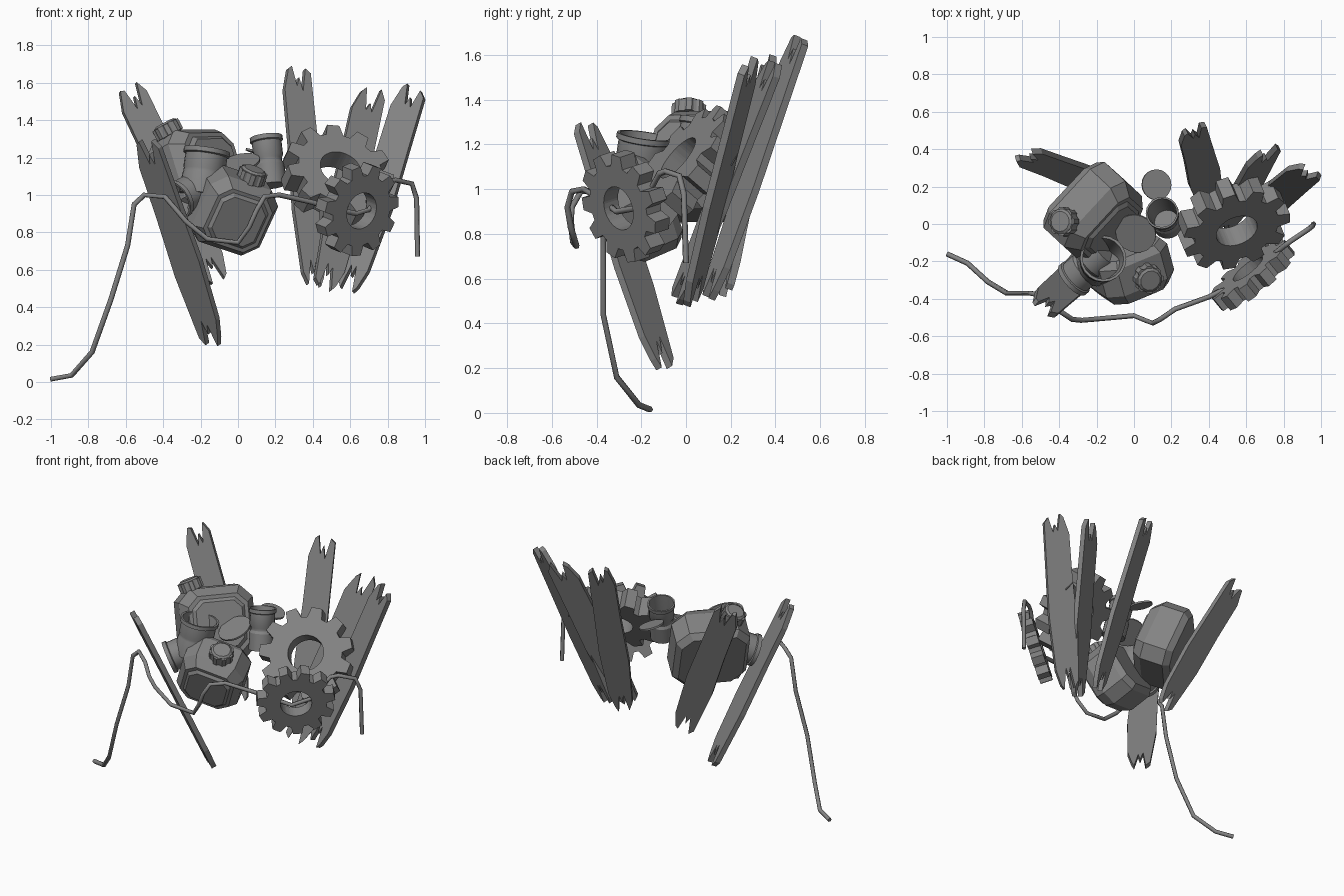
import bpy, bmesh, random
from math import sin, cos, tau
from mathutils import Vector, Matrix

if "Cube" in bpy.data.objects:
    bpy.data.objects.remove(bpy.data.objects["Cube"])

grey = bpy.data.materials.new("dark_grey")
grey.diffuse_color = (.23, .23, .23, 1)
grey.use_nodes = True
grey.node_tree.nodes["Principled BSDF"].inputs["Base Color"].default_value = grey.diffuse_color


def frame(loc, z, x=(1, 0, 0)):
    """Placement matrix from a local z axis and an approximate local x axis."""
    z = Vector(z).normalized()
    x = Vector(x)
    x = (x - z * x.dot(z)).normalized()
    m = Matrix((x, z.cross(x), z)).transposed().to_4x4()
    m.translation = Vector(loc)
    return m


def loft(name, rings, mat, caps=True, loop=False, smooth=False):
    """Skin a list of equal-length point rings."""
    bm = bmesh.new()
    vs = [[bm.verts.new(p) for p in r] for r in rings]
    n, k = len(vs[0]), len(vs)
    for i in range(k if loop else k - 1):
        a, b = vs[i], vs[(i + 1) % k]
        for j in range(n):
            bm.faces.new((a[j], a[(j + 1) % n], b[(j + 1) % n], b[j]))
    if caps and not loop:
        bm.faces.new(vs[0][::-1])
        bm.faces.new(vs[-1])
    bmesh.ops.recalc_face_normals(bm, faces=bm.faces)
    me = bpy.data.meshes.new(name)
    bm.to_mesh(me)
    bm.free()
    me.materials.append(grey)
    ob = bpy.data.objects.new(name, me)
    bpy.context.collection.objects.link(ob)
    ob.matrix_world = mat
    if smooth:
        bpy.ops.object.select_all(action='DESELECT')
        bpy.context.view_layer.objects.active = ob
        ob.select_set(True)
        bpy.ops.object.shade_smooth_by_angle()
    return ob


def lathe(name, profile, mat, n=20, smooth=True):
    rings = [[(r * cos(tau * i / n), r * sin(tau * i / n), z) for i in range(n)]
             for r, z in profile]
    return loft(name, rings, mat, smooth=smooth)


def plank(name, bottom, top, across, width, seed, thick=0.034):
    """Board with splintered ends."""
    rnd = random.Random(seed)
    b, t = Vector(bottom), Vector(top)
    h = (t - b).length / 2
    jag = [(-.5, -.08), (-.3, .03), (-.17, .05), (-.04, -.07), (.06, -.02),
           (.16, -.08), (.32, .05), (.5, .0)]

    def end(s, k):
        return [(s * x * width * k, s * (h + y + rnd.uniform(-.015, .015))) for x, y in jag]
    out = end(1, .95)
    out += [(width * .5, h * .45), (width * .54, -h * .2)]
    out += end(-1, .85)
    out += [(-width * .54, -h * .35), (-width * .48, h * .3)]
    rings = [[(x, s * thick / 2, z) for x, z in out] for s in (-1, 1)]
    return loft(name, rings, frame((b + t) / 2, t - b, across))


def gear(name, centre, axis, r_out, r_root, r_hole, thick, teeth=11):
    """Toothed ring with a round hole."""
    outer, inner = [], []
    for i in range(teeth):
        for f, r in ((-.36, r_root), (-.2, r_out), (.2, r_out), (.36, r_root)):
            a = tau * (i + f) / teeth
            outer.append((cos(a) * r, sin(a) * r))
            inner.append((cos(a) * r_hole, sin(a) * r_hole))
    t = thick / 2
    rings = [[(x, y, z) for x, y in p]
             for p, z in ((outer, -t), (outer, t), (inner, t), (inner, -t))]
    return loft(name, rings, frame(centre, axis), loop=True)


def canister(name, centre, up, across, hw, hh, hd, ch, cap_x, lean):
    """Chamfered fuel can with a raised front panel and a screw cap on top."""
    m = frame(centre, up, across)
    octo = [(-hw, -hh + ch), (-hw + ch, -hh), (hw - ch, -hh), (hw, -hh + ch),
            (hw, hh - ch), (hw - ch, hh), (-hw + ch, hh), (-hw, hh - ch)]
    levels = [(.62, -1.0), (.70, -.88), (.80, -.88), (1, -.4), (1, .72), (.87, 1)]
    rings = [[(x * s, d * hd, z * s) for x, z in octo] for s, d in levels]
    loft(name, rings, m)
    cap_m = m @ frame((cap_x, 0, hh - .015), (lean, 0, 1), (0, 1, 0))
    lathe(name + "_neck", [(.055, -.05), (.055, .02)], cap_m, 12, False)
    gear(name + "_cap_grip", cap_m @ Vector((0, 0, .04)), cap_m.col[2][:3],
         .078, .070, .03, .06, 8)
    lathe(name + "_cap_top", [(.068, .01), (.068, .072), (.055, .082)], cap_m, 12, False)


def can(name, base, rim, r, waist=.85):
    """Open tin can with a pinched waist and rolled rim."""
    b, t = Vector(base), Vector(rim)
    L = (t - b).length
    prof = [(r * .97, 0), (r * .97, L * .42), (r * waist, L * .48), (r * waist, L * .54),
            (r * .96, L * .6), (r * .96, L - .03), (r * 1.06, L - .025), (r * 1.06, L),
            (r * .94, L), (r * .84, L * .6), (r * .8, .04)]
    lathe(name, prof, frame(b, t - b))


# splintered boards
plank("front_left_plank", (-.14, -.12, .25), (-.48, -.43, 1.24), (.76, -.64, .06), .185, 1)
plank("back_left_plank", (-.12, .19, .59), (-.57, .36, 1.53), (.80, .40, .55), .18, 2)
plank("tall_plank", (.41, .125, .57), (.31, .495, 1.64), (.9, .42, -.05), .17, 3)
plank("middle_plank", (.48, -.02, .54), (.70, .375, 1.52), (.87, .42, .1), .18, 4)
plank("right_plank", (.61, .03, .54), (.92, .28, 1.53), (.85, -.4, -.24), .18, 5)

# gears
gear("large_gear", (.53, .01, 1.10), (.3, -.72, .62), .30, .235, .115, .13)
gear("small_gear", (.635, -.27, .925), (.61, -.75, -.25), .25, .195, .10, .085)

# fuel canisters
canister("large_canister", (-.205, .05, 1.11), (-.28, .25, .9), (.72, .62, -.25),
         .24, .235, .145, .08, -.13, -.3)
canister("small_canister", (-.03, -.235, .91), (.40, -.27, .87), (.75, .4, -.45),
         .205, .20, .14, .075, .02, -.1)

# tin cans and loose lids
can("wide_can", (-.20, -.22, 1.0), (-.165, -.185, 1.24), .118, .93)
can("lying_can", (-.15, -.14, 1.07), (-.33, -.30, .97), .10)
can("narrow_can", (.18, .0, 1.05), (.15, .06, 1.31), .083)
for nm, loc, axis, r in (("front_lid", (.01, -.05, 1.17), (-.2, -.4, .9), .11),
                         ("back_lid", (.12, .21, 1.22), (.3, .05, .95), .082)):
    lathe(nm, [(r, -.006), (r, .006)], frame(loc, axis))

# bent cable threaded through the small gear
path = [(-1, -.16, .015), (-.89, -.21, .035), (-.78, -.31, .16), (-.68, -.37, .44),
        (-.59, -.37, .73), (-.555, -.37, .95), (-.5, -.38, 1.0), (-.39, -.47, .99),
        (-.33, -.51, .92), (-.28, -.515, .86), (-.165, -.505, .765), (0, -.49, .745),
        (.06, -.515, .83), (.1, -.53, .92), (.14, -.51, .99), (.22, -.455, 1.0),
        (.4, -.39, .96), (.46, -.36, .94), (.63, -.31, .9), (.7, -.2, .92),
        (.8, -.12, 1.07), (.84, -.09, 1.08), (.93, -.03, 1.06), (.955, -.01, .98),
        (.96, 0, .67)]
cu = bpy.data.curves.new("cable", 'CURVE')
cu.dimensions = '3D'
cu.bevel_depth = .014
cu.bevel_resolution = 1
cu.use_fill_caps = True
cu.materials.append(grey)
sp = cu.splines.new('POLY')
sp.points.add(len(path) - 1)
for p, c in zip(sp.points, path):
    p.co = (*c, 1)
cable = bpy.data.objects.new("cable", cu)
bpy.context.collection.objects.link(cable)
bpy.ops.object.select_all(action='DESELECT')
bpy.context.view_layer.objects.active = cable
cable.select_set(True)
bpy.ops.object.convert(target='MESH')
